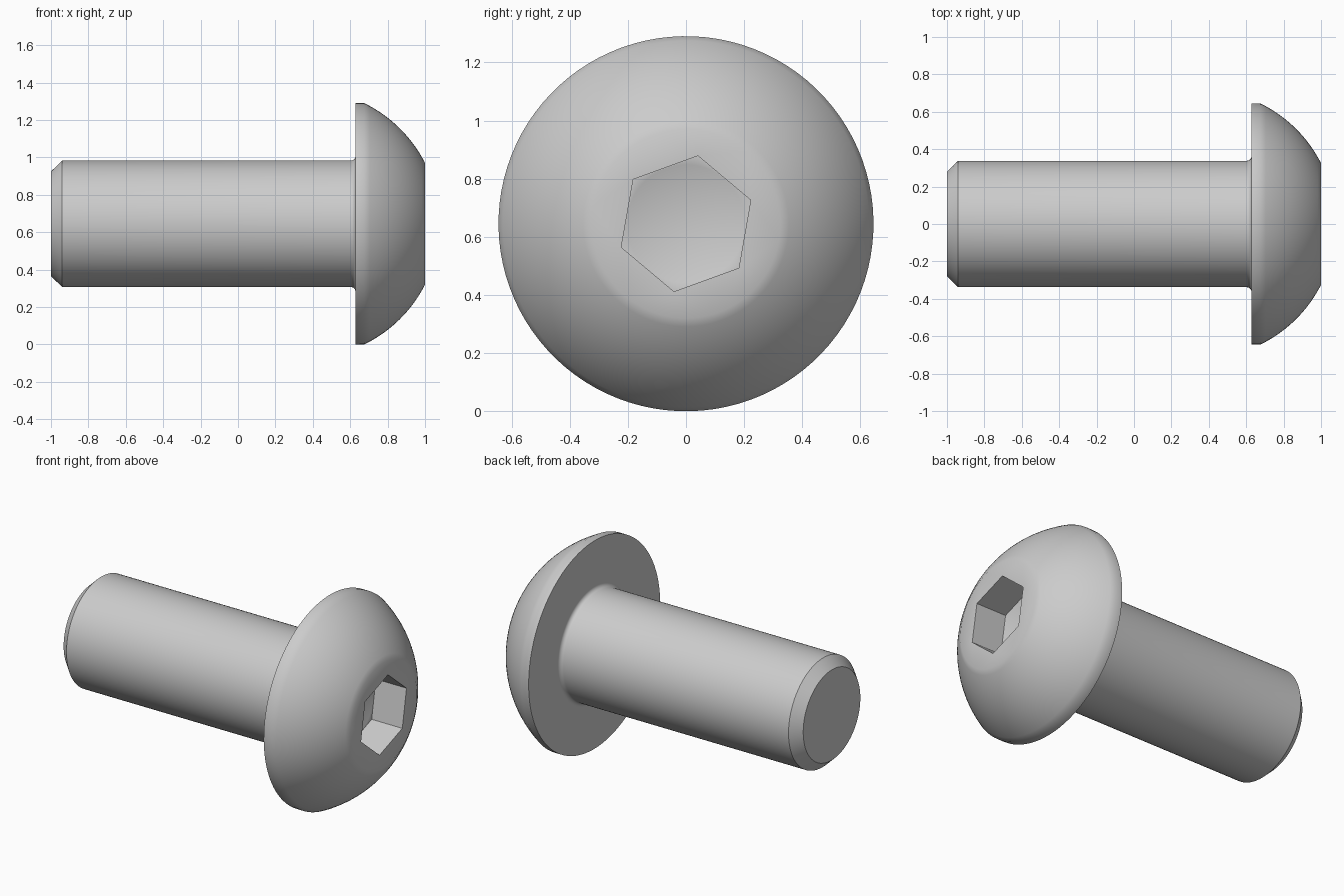
import bpy, bmesh, math

SEGS = 96                      # sides around the axis, a multiple of six
AXIS_Z = 0.645
PHASE = math.radians(20)       # turn of the hexagonal socket

cube = bpy.data.objects.get("Cube")
if cube:
    bpy.data.objects.remove(cube, do_unlink=True)

steel = bpy.data.materials.new("grey_steel")
steel.use_nodes = True
colour = (0.6, 0.6, 0.6, 1)
steel.diffuse_color = colour
steel.node_tree.nodes["Principled BSDF"].inputs["Base Color"].default_value = colour

bm = bmesh.new()


def ring(x, r, count=SEGS):
    angles = [PHASE + math.tau * i / count for i in range(count)]
    return [bm.verts.new((x, r * math.cos(a), AXIS_Z + r * math.sin(a))) for a in angles]


def bridge(a, b):
    for i in range(len(a)):
        j = (i + 1) % len(a)
        bm.faces.new((a[i], a[j], b[j], b[i]))


def join_hexagon(circle, hexagon):
    # Fan each corner to its share of the circle, then close the gaps
    n = SEGS // 6
    for k, corner in enumerate(hexagon):
        for i in range(k * n - n // 2, k * n + n // 2):
            bm.faces.new((corner, circle[i % SEGS], circle[(i + 1) % SEGS]))
        bm.faces.new((corner, circle[(k * n + n // 2) % SEGS], hexagon[(k + 1) % 6]))


def arc(cx, cr, radius, start, end, steps):
    angles = [start + (end - start) * i / steps for i in range(steps + 1)]
    return [(cx + radius * math.cos(a), cr + radius * math.sin(a)) for a in angles]


# Chamfered shank, fillet under the head, and domed head
fillet = arc(0.603, 0.363, 0.025, -math.pi / 2, 0, 6)
dome_centre = 0.36
dome = arc(dome_centre, 0, 0.718, math.atan2(0.645, 0.315),
           math.atan2(0.325, 0.64), 14)
profile = [(-1, 0.28), (-0.94, 0.338)] + fillet + [(0.628, 0.38), (0.628, 0.645)] + dome
rings = [ring(x, r) for x, r in profile]
for a, b in zip(rings, rings[1:]):
    bridge(a, b)
bm.faces.new(rings[0])

# Hexagonal socket with a drilled conical bottom
mouth = ring(1.0, 0.237, 6)
floor = ring(0.79, 0.237, 6)
drill = ring(0.79, 0.203)
join_hexagon(rings[-1], mouth)
bridge(mouth, floor)
join_hexagon(drill, floor)
tip = bm.verts.new((0.673, 0, AXIS_Z))
for i in range(SEGS):
    bm.faces.new((drill[i], drill[(i + 1) % SEGS], tip))

bmesh.ops.recalc_face_normals(bm, faces=bm.faces)
mesh = bpy.data.meshes.new("button_head_screw")
bm.to_mesh(mesh)
bm.free()
mesh.materials.append(steel)
screw = bpy.data.objects.new("button_head_screw", mesh)
bpy.context.collection.objects.link(screw)

bpy.ops.object.select_all(action='DESELECT')
screw.select_set(True)
bpy.context.view_layer.objects.active = screw
bpy.ops.object.shade_smooth_by_angle(angle=math.radians(35))
